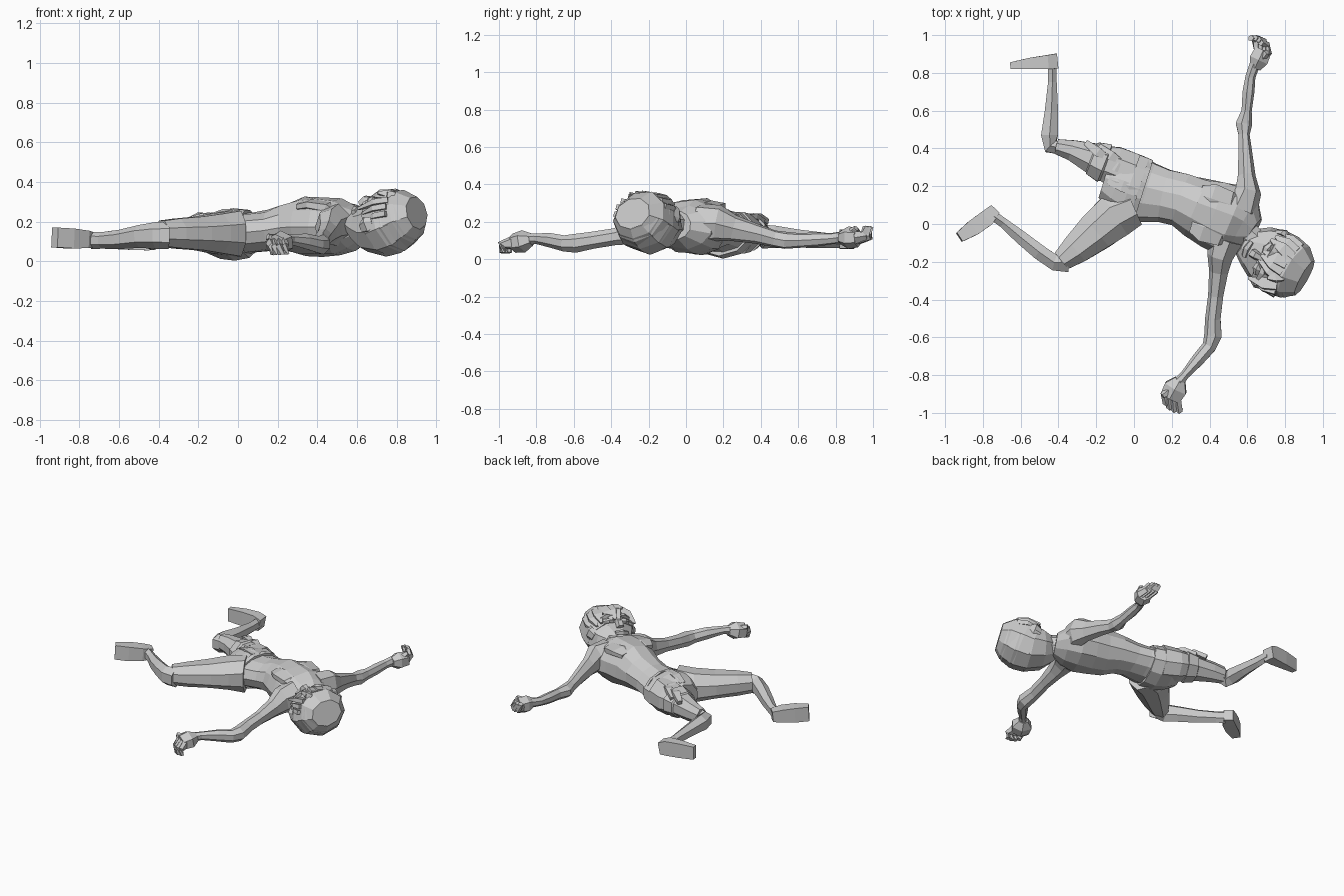
import bpy, bmesh, math, random
from mathutils import Vector

random.seed(4)


def loft(name, secs, n=8, wobble=0.0, roll=0.0):
    """Skin rings along a path. Section: x, y, z, half width, half height."""
    bm = bmesh.new()
    pts = [Vector(s[:3]) for s in secs]
    rings = []
    k = 1 / math.cos(math.pi / n)
    for i, s in enumerate(secs):
        a = (pts[i] - pts[i - 1]) if i else Vector()
        b = (pts[i + 1] - pts[i]) if i < len(pts) - 1 else Vector()
        t = (a.normalized() + b.normalized()).normalized()
        side = Vector((-t.y, t.x, 0))
        side = side.normalized() if side.length > 0.05 else Vector((0.5, 0.85, 0))
        up = t.cross(side).normalized()
        if up.z < 0:
            up, side = -up, -side
        side, up = (side * math.cos(roll) + up * math.sin(roll),
                    up * math.cos(roll) - side * math.sin(roll))
        ring = []
        for j in range(n):
            ang = 2 * math.pi * (j + 0.5) / n
            r = k * (1 + random.uniform(-wobble, wobble))
            ring.append(bm.verts.new(pts[i] + side * math.cos(ang) * s[3] * r
                                     + up * math.sin(ang) * s[4] * r))
        rings.append(ring)
    for r0, r1 in zip(rings, rings[1:]):
        for j in range(n):
            bm.faces.new((r0[j], r0[(j + 1) % n], r1[(j + 1) % n], r1[j]))
    bm.faces.new(rings[0])
    bm.faces.new(rings[-1])
    bmesh.ops.recalc_face_normals(bm, faces=bm.faces)
    me = bpy.data.meshes.new(name)
    bm.to_mesh(me)
    bm.free()
    ob = bpy.data.objects.new(name, me)
    bpy.context.collection.objects.link(ob)
    return ob


# torso lying on its back
loft("torso", [(0.00, .195, .14, .17, .11), (.07, .17, .145, .155, .10), (.16, .15, .155, .135, .10),
               (.25, .13, .168, .135, .118), (.33, .09, .174, .155, .144), (.42, .055, .174, .18, .147),
               (.51, .02, .17, .19, .14), (.575, -.01, .17, .16, .11), (.63, -.045, .18, .08, .075)], 11, .04)
loft("neck", [(.57, -.03, .18, .07, .07), (.64, -.085, .185, .06, .065), (.70, -.14, .19, .06, .06)])
# chest muscles
for x, y in ((.45, .12), (.41, -.03)):
    loft("chest_muscle", [(x - .10, y + .035, .275, .05, .02), (x - .04, y + .015, .285, .08, .025),
                          (x + .05, y - .015, .27, .07, .03), (x + .10, y - .03, .235, .04, .02)], 6)

# shorts: hips, waistband, pocket flap and legs
loft("shorts_hips", [(.05, .178, .14, .165, .115), (-.02, .20, .135, .172, .125),
                     (-.09, .225, .135, .155, .115), (-.155, .245, .135, .11, .09)], 10, .02)
loft("waistband", [(.05, .174, .145, .166, .112), (.025, .182, .145, .172, .117)], 12)
loft("fly_flap", [(.02, .17, .25, .025, .012), (-.06, .2, .25, .03, .015), (-.13, .23, .22, .02, .02)], 4)
loft("near_short_leg", [(.0, .09, .14, .10, .115), (-.10, .045, .14, .12, .10), (-.20, -.04, .14, .105, .085),
                        (-.31, -.135, .14, .08, .075), (-.385, -.195, .14, .055, .065)], 8, .02)
loft("far_short_leg", [(.0, .27, .14, .10, .11), (-.10, .305, .14, .105, .10), (-.15, .32, .145, .095, .09),
                       (-.155, .322, .145, .105, .10), (-.22, .348, .145, .09, .085),
                       (-.225, .35, .145, .08, .075), (-.33, .39, .14, .055, .065),
                       (-.41, .41, .135, .04, .055)], 8, .02)
for x, y, l in ((-.12, .36, .09), (-.19, .38, .09), (-.09, .30, .10)):
    loft("cloth_fold", [(x - l * .7, y + .05, .20, .015, .015), (x, y, .23, .025, .015),
                        (x + l * .6, y - .03, .225, .012, .012)], 4)

# shins and feet
loft("near_shin", [(-.35, -.20, .13, .055, .06), (-.42, -.205, .13, .042, .058), (-.50, -.15, .125, .04, .05),
                   (-.60, -.07, .11, .035, .042), (-.69, .005, .105, .026, .036), (-.74, .04, .105, .026, .038)], 6)
loft("near_foot", [(-.735, .078, .105, .03, .036), (-.78, .03, .11, .043, .044),
                   (-.85, -.02, .115, .042, .05), (-.925, -.07, .12, .028, .05)], 4)
loft("far_shin", [(-.40, .405, .125, .035, .05), (-.44, .41, .12, .04, .055), (-.447, .47, .12, .045, .052),
                  (-.437, .6, .11, .035, .042), (-.432, .75, .10, .023, .035), (-.433, .85, .10, .023, .035)], 6)
loft("far_foot", [(-.412, .862, .095, .04, .04), (-.46, .857, .105, .037, .05),
                  (-.55, .85, .108, .03, .05), (-.655, .838, .108, .018, .045)], 4)

# arms
loft("far_arm", [(.56, .08, .19, .09, .10), (.60, .17, .19, .065, .09), (.595, .25, .165, .045, .065),
                 (.587, .38, .135, .034, .048), (.582, .47, .11, .028, .042), (.58, .53, .10, .042, .042),
                 (.595, .60, .10, .025, .036), (.605, .70, .105, .03, .034), (.615, .78, .11, .025, .028),
                 (.64, .85, .12, .027, .03)], 7, .03)
loft("near_arm", [(.49, -.08, .18, .085, .10), (.46, -.17, .17, .065, .085), (.45, -.25, .145, .048, .06),
                  (.435, -.38, .12, .038, .043), (.42, -.50, .10, .038, .042), (.42, -.59, .085, .045, .046),
                  (.40, -.65, .085, .036, .04), (.34, -.72, .10, .032, .036), (.27, -.80, .11, .022, .026),
                  (.22, -.86, .105, .03, .03)], 7, .03)


def hand(prefix, wrist, knuckle, bend, tip, thumb, width):
    """Palm block, four curled fingers and a thumb."""
    w, k, bd, t, th = map(Vector, (wrist, knuckle, bend, tip, thumb))
    loft(prefix + "_palm", [(*w, .03, .03), (*w.lerp(k, .45), width, .052), (*k, width * .9, .045)], 6)
    d = (k - w).normalized()
    s = Vector((-d.y, d.x, 0)).normalized()
    for i in range(4):
        o = s * width * (i - 1.5) * .45
        f = d * (.01 if i in (1, 2) else 0)
        loft(prefix + "_finger", [(*(k + o - d * .01), .016, .03), (*(bd + o * .95 + f), .016, .022),
                                  (*(t + o * .85 + f), .014, .014)], 5)
    b = w.lerp(k, .35)
    loft(prefix + "_thumb", [(*b, .024, .024), (*b.lerp(th, .6), .02, .02), (*th, .013, .013)], 5)


hand("far_hand", (.64, .825, .115), (.685, .92, .115), (.67, .965, .125), (.645, .972, .17), (.705, .91, .165), .05)
hand("near_hand", (.245, -.825, .105), (.192, -.92, .085), (.205, -.965, .075), (.212, -.965, .035),
     (.15, -.91, .125), .062)

# head frame: t towards the crown, s sideways, u towards the face (chin tucked, slightly rolled)
ROLL = .2
C, S0 = Vector((.745, -.195, .2)), Vector((.51, .86, 0))
D, U0 = Vector((.83, -.49, .26)), Vector((-.22, .13, .966))
S = S0 * math.cos(ROLL) + U0 * math.sin(ROLL)
U = U0 * math.cos(ROLL) - S0 * math.sin(ROLL)


def H(t, s, u, w, h):
    return (*(C + D * t + S * s + U * u), w, h)


def face(name, secs, n=5):
    return loft(name, secs, n, .02, ROLL)


face("head", [H(-.195, 0, .05, .06, .045), H(-.15, 0, .025, .10, .085), H(-.10, 0, 0, .135, .12),
              H(-.03, 0, -.015, .156, .145), H(.06, 0, -.015, .16, .148), H(.14, 0, -.005, .135, .122),
              H(.185, 0, -.005, .095, .08)], 9)
face("hair_cap", [H(-.04, 0, -.02, .157, .145), H(.03, 0, -.015, .163, .149),
                  H(.12, 0, -.003, .148, .134), H(.187, 0, -.005, .10, .08)], 9)
face("nose", [H(-.02, 0, .12, .012, .015), H(-.07, 0, .13, .02, .025), H(-.10, 0, .12, .022, .015)])
face("mouth", [H(-.135, -.045, .095, .012, .012), H(-.14, 0, .105, .016, .015), H(-.135, .045, .095, .012, .012)])
for m in (-1, 1):
    face("eye", [H(-.035, m * .03, .12, .015, .012), H(-.035, m * .06, .12, .022, .014),
                 H(-.03, m * .09, .105, .012, .012)], 6)
    face("brow", [H(-.005, m * .025, .13, .01, .012), H(.005, m * .065, .13, .014, .012),
                  H(-.005, m * .105, .112, .008, .01)], 4)
    face("ear", [H(-.06, m * .14, .01, .015, .03), H(-.02, m * .156, .015, .018, .042),
                 H(.01, m * .15, .015, .012, .03)], 6)
# fringe locks sweeping over the forehead and temples
for i in range(9):
    a = math.radians(-72 + 18 * i)
    sx, cz = math.sin(a), math.cos(a)
    e = random.uniform(-.02, .025)
    face("hair_lock", [H(.10, sx * .14, cz * .125, .03, .014),
                       H(.035, sx * .157 + e, cz * .14, .03, .013),
                       H(-.035 - abs(e), sx * .157 + 2 * e, cz * .135, .007, .006)], 4)
face("hair_tuft", [H(.10, -.03, .11, .03, .02), H(.08, -.05, .135, .022, .016), H(.05, -.07, .155, .007, .006)], 4)
